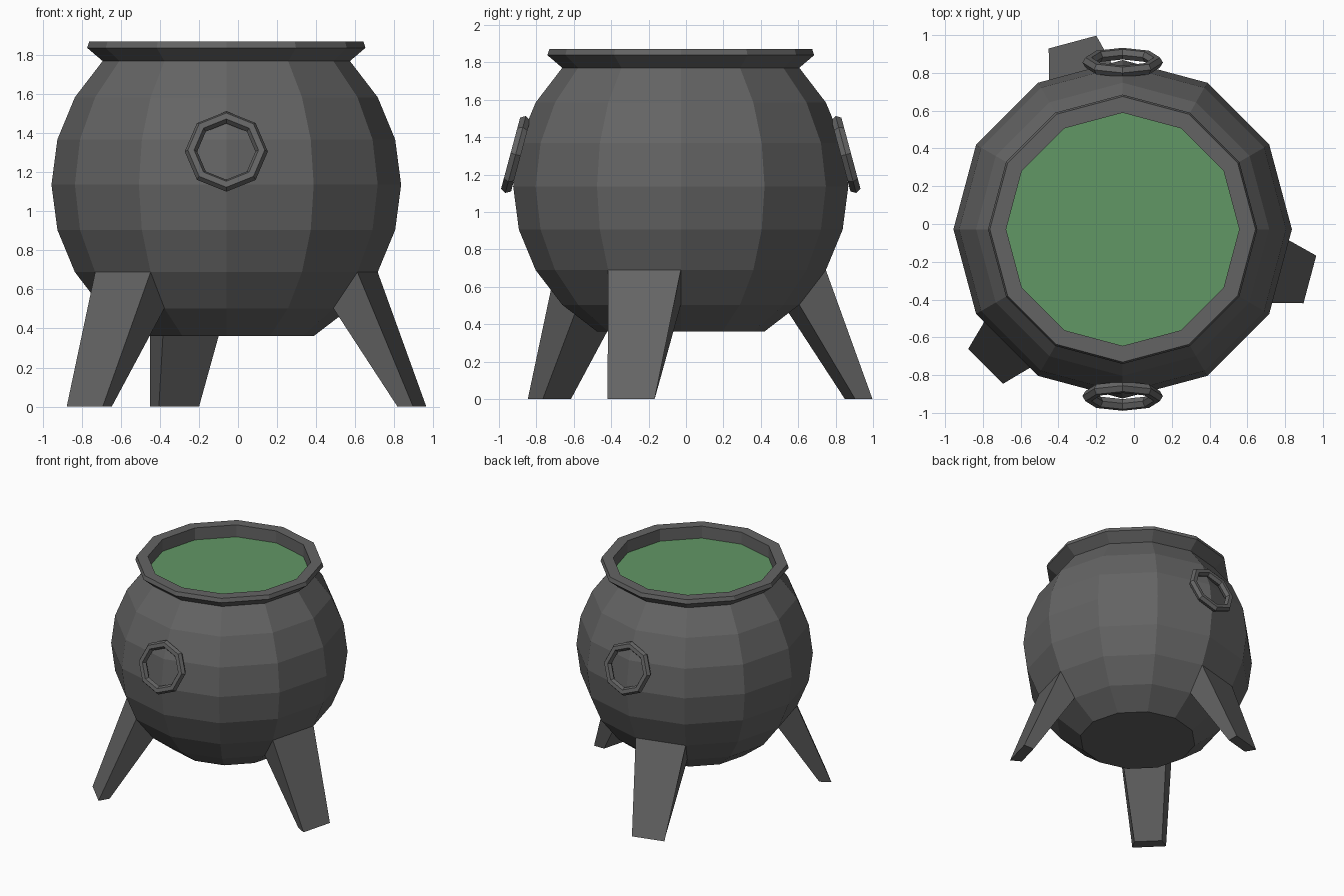
import bpy
import bmesh
from math import sin, cos, radians, pi
from mathutils import Matrix, Vector

if "Cube" in bpy.data.objects:
    bpy.data.objects.remove(bpy.data.objects["Cube"])

CENTRE = Vector((-0.06, -0.028, 0))   # pot axis
R, ZC, SIDES = 0.896, 1.137, 12       # pot sphere radius, height, sides


def material(name, rgb):
    m = bpy.data.materials.new(name)
    m.diffuse_color = (*rgb, 1)
    m.use_nodes = True
    m.node_tree.nodes["Principled BSDF"].inputs["Base Color"].default_value = m.diffuse_color
    return m


IRON = material("dark_iron", (0.127, 0.127, 0.127))
GREEN = material("green_liquid", (0.12, 0.31, 0.13))


def make_object(name, bm, mat):
    bmesh.ops.recalc_face_normals(bm, faces=bm.faces)
    me = bpy.data.meshes.new(name)
    bm.to_mesh(me)
    bm.free()
    me.materials.append(mat)
    ob = bpy.data.objects.new(name, me)
    ob.location = CENTRE
    bpy.context.collection.objects.link(ob)
    return ob


def polar(r, deg, z):
    return Vector((r * cos(radians(deg)), r * sin(radians(deg)), z))


def sphere_ring(lat):
    return R * cos(radians(lat)), ZC + R * sin(radians(lat))


# Pot: faceted sphere from -60 to 45 degrees, then a flared rim and inner wall
profile = [sphere_ring(lat) for lat in range(-60, 46, 15)]
profile += [(0.713, 1.838), (0.703, 1.87), (0.617, 1.87), (0.617, 1.77)]
bm = bmesh.new()
rings = [[bm.verts.new(polar(r, i * 360 / SIDES, z)) for i in range(SIDES)]
         for r, z in profile]
for a, b in zip(rings, rings[1:]):
    for i in range(SIDES):
        j = (i + 1) % SIDES
        bm.faces.new((a[i], a[j], b[j], b[i]))
bm.faces.new(rings[0])
make_object("pot", bm, IRON)

# Liquid surface
bm = bmesh.new()
bm.faces.new([bm.verts.new(polar(0.617, i * 360 / SIDES, 1.77))
              for i in range(SIDES)])
liquid = make_object("liquid", bm, GREEN)
if liquid.data.polygons[0].normal.z < 0:
    liquid.data.flip_normals()

# Legs: each grows from one lower facet of the pot and tapers to a flat foot
ro, zo = sphere_ring(-30)
ri, zi = sphere_ring(-45)
TAPER, FOOT = 0.65, 1.026
for n, ang in enumerate((-15, 105, 225)):
    top = [polar(ro, ang - 15, zo), polar(ro, ang + 15, zo),
           polar(ri, ang + 15, zi), polar(ri, ang - 15, zi)]
    shift = polar(FOOT - TAPER * ro * cos(radians(15)), ang, 0)
    foot = [Vector((p.x * TAPER, p.y * TAPER, 0)) + shift for p in top]
    bm = bmesh.new()
    t = [bm.verts.new(p) for p in top]
    f = [bm.verts.new(p) for p in foot]
    for i in range(4):
        j = (i + 1) % 4
        bm.faces.new((t[i], t[j], f[j], f[i]))
    bm.faces.new(f)
    make_object(f"leg_{n + 1}", bm, IRON)

# Ring handles, tilted to lie against the front and back
for name, side in (("front_handle", -1), ("back_handle", 1)):
    bpy.ops.mesh.primitive_torus_add(
        major_segments=8, minor_segments=6, major_radius=0.181,
        minor_radius=0.032,
        location=CENTRE + Vector((0, side * 0.883, 1.307)),
        rotation=(radians(-75 * side), 0, 0))
    ring = bpy.context.object
    ring.name = name
    ring.data.materials.append(IRON)
